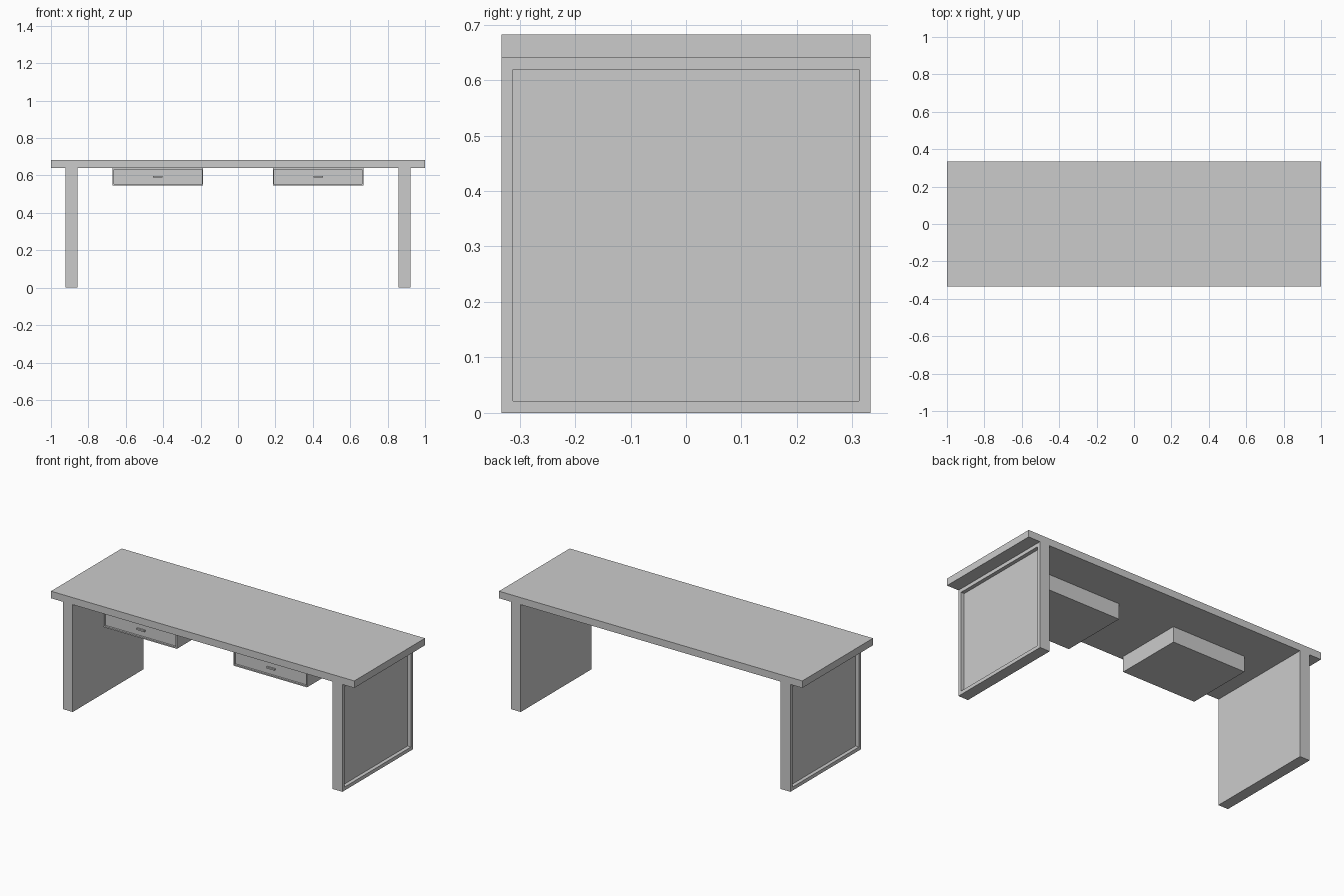
import bpy, bmesh
from mathutils import Vector

if "Cube" in bpy.data.objects:
    bpy.data.objects.remove(bpy.data.objects["Cube"])


def box(name, lo, hi, face_dir=None, rim=0.0, depth=0.0):
    """Box from min to max corner; optionally one face gets a framed recess."""
    lo, hi = Vector(lo), Vector(hi)
    bm = bmesh.new()
    bmesh.ops.create_cube(bm, size=1)
    for v in bm.verts:
        v.co = Vector(((lo[i] + hi[i]) / 2 + v.co[i] * (hi[i] - lo[i])) for i in range(3))
    bm.normal_update()
    if face_dir:
        d = Vector(face_dir)
        face = next(f for f in bm.faces if f.normal.dot(d) > 0.9)
        bmesh.ops.inset_region(bm, faces=[face], thickness=rim)
        # second ring with no width becomes the recess wall
        inner = bmesh.ops.extrude_discrete_faces(bm, faces=[face])["faces"][0]
        bmesh.ops.translate(bm, verts=inner.verts[:], vec=-d * depth)
    bmesh.ops.recalc_face_normals(bm, faces=bm.faces[:])
    mesh = bpy.data.meshes.new(name)
    bm.to_mesh(mesh)
    bm.free()
    obj = bpy.data.objects.new(name, mesh)
    bpy.context.collection.objects.link(obj)
    return obj


HALF_Y = 0.333

# Table top
box("desk_top", (-1, -HALF_Y, 0.64), (1, HALF_Y, 0.682))

for side, s in (("left", -1), ("right", 1)):
    # Slab leg with a framed panel on its outer face
    xs = sorted((s * 0.857, s * 0.922))
    box(f"{side}_leg", (xs[0], -HALF_Y, 0), (xs[1], HALF_Y, 0.64),
        (s, 0, 0), 0.03, 0.022)

    # Hanging drawer with a recessed front
    xs = sorted((s * 0.186, s * 0.672))
    box(f"{side}_drawer", (xs[0], -0.31, 0.547), (xs[1], 0.1, 0.64),
        (0, -1, 0), 0.011, 0.012)

    # Small bar handle
    cx = s * 0.429
    box(f"{side}_handle", (cx - 0.026, -0.308, 0.588), (cx + 0.026, -0.296, 0.597))
